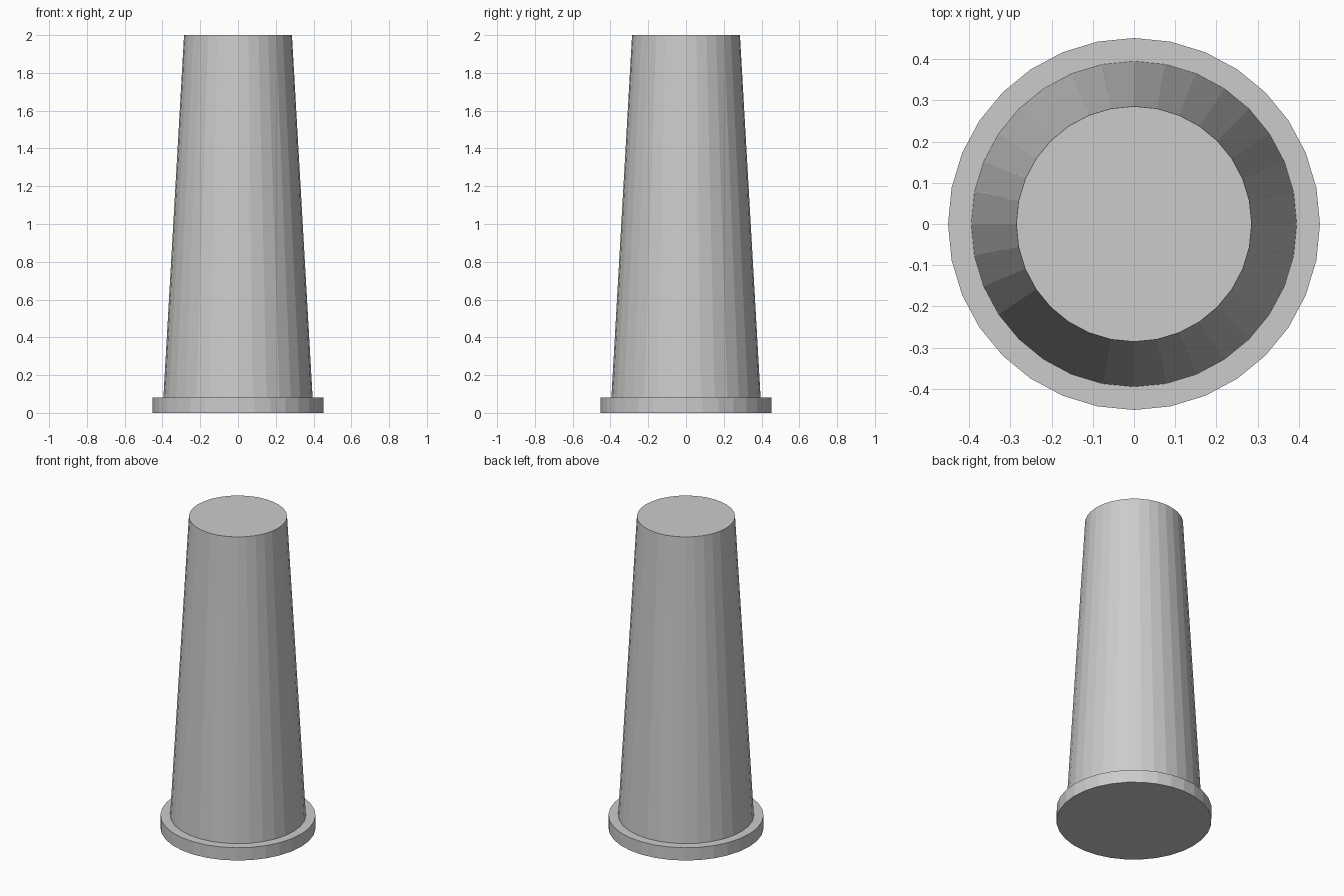
import bpy

if "Cube" in bpy.data.objects:
    bpy.data.objects.remove(bpy.data.objects["Cube"])

SIDES = 32


def add_frustum(name, r_bottom, r_top, z0, z1):
    """Flat-faced capped round part between two heights."""
    bpy.ops.mesh.primitive_cone_add(
        vertices=SIDES, radius1=r_bottom, radius2=r_top,
        depth=z1 - z0, location=(0, 0, (z0 + z1) / 2))
    obj = bpy.context.object
    obj.name = name
    obj.data.name = name
    return obj


# Wide flat disc at the foot
add_frustum("base_flange", 0.4514, 0.4514, 0.0, 0.082)

# Tall tapered body, slightly sunk into the flange
add_frustum("tapered_column", 0.398, 0.2857, 0.03, 2.0)
